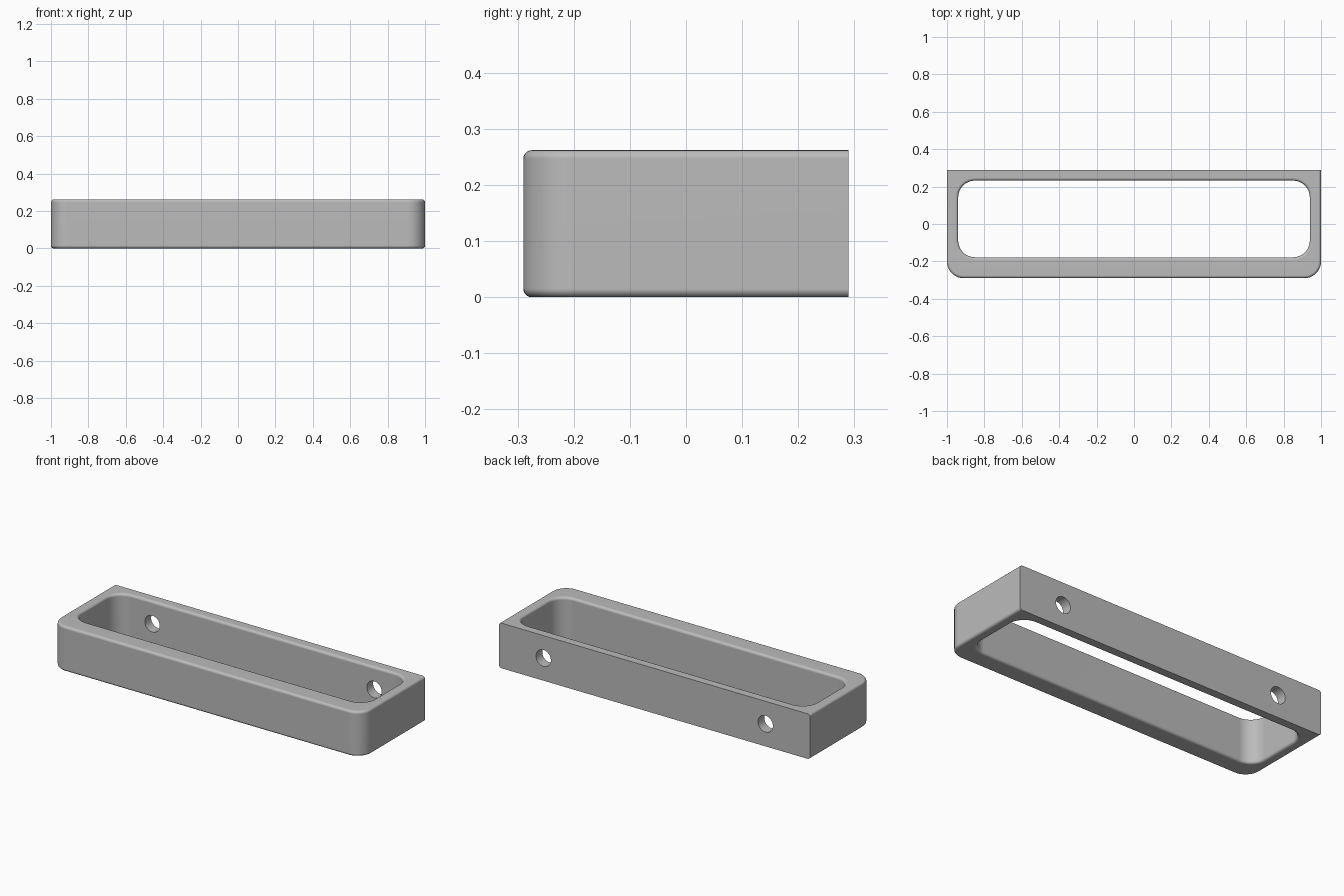
import bpy
import bmesh
from math import cos, sin, pi

W, D, H = 1.0, 0.29, 0.262      # half width, half depth, height
FILLET, STEPS = 0.015, 5
CORNER, ARC = 0.09, 10
HOLE_X, HOLE_R = 0.714, 0.048

if "Cube" in bpy.data.objects:
    bpy.data.objects.remove(bpy.data.objects["Cube"])

grey = bpy.data.materials.new("plain grey")
grey.use_nodes = True
grey.diffuse_color = (0.5, 0.5, 0.5, 1)
grey.node_tree.nodes["Principled BSDF"].inputs["Base Color"].default_value = (0.5, 0.5, 0.5, 1)


def rounded_loop(half_x, y0, y1, r_front, r_back):
    """Counter-clockwise rounded rectangle; a zero radius gives a square corner."""
    points = []
    corners = ((1, y1, r_back), (-1, y1, r_back), (-1, y0, r_front), (1, y0, r_front))
    for quarter, (side, y, r) in enumerate(corners):
        cx = side * (half_x - r)
        cy = y - r if y == y1 else y + r
        for i in range(ARC + 1):
            a = (quarter + i / ARC) * pi / 2
            points.append((cx + r * cos(a), cy + r * sin(a)))
    return points


def outer(inset):
    return rounded_loop(W - inset, -D + inset, D, CORNER - inset, 0)


def inner(inset):
    r = CORNER + inset
    return rounded_loop(0.94 + inset, -0.178 - inset, 0.232 + inset, r, r)


# Fillet profile from the bottom rim to the top rim: (inset, height)
angles = [i / STEPS * pi / 2 for i in range(STEPS + 1)]
lower = [(FILLET * (1 - sin(a)), FILLET * (1 - cos(a))) for a in angles]
profile = lower + [(inset, H - z) for inset, z in reversed(lower)]

# Frame: up the outside, across the top, down the inside, across the bottom
bm = bmesh.new()
rings = [[bm.verts.new((x, y, z)) for x, y in outer(i)] for i, z in profile]
rings += [[bm.verts.new((x, y, z)) for x, y in inner(i)] for i, z in reversed(profile)]
for k, ring in enumerate(rings):
    above = rings[(k + 1) % len(rings)]
    for j in range(len(ring)):
        n = (j + 1) % len(ring)
        bm.faces.new((ring[j], ring[n], above[n], above[j]))
bmesh.ops.remove_doubles(bm, verts=bm.verts, dist=1e-5)
bmesh.ops.recalc_face_normals(bm, faces=bm.faces)
mesh = bpy.data.meshes.new("pull_handle_frame")
bm.to_mesh(mesh)
bm.free()
mesh.materials.append(grey)
frame = bpy.data.objects.new("pull_handle_frame", mesh)
bpy.context.collection.objects.link(frame)

# Two screw holes through the back wall
for side in (-1, 1):
    bpy.ops.mesh.primitive_cylinder_add(vertices=40, radius=HOLE_R, depth=0.2,
                                        location=(side * HOLE_X, D, H / 2),
                                        rotation=(pi / 2, 0, 0))
    cutter = bpy.context.object
    cutter.name = "screw_hole_cutter"
    cutter.hide_render = True
    cutter.data.materials.append(grey)
    bpy.context.view_layer.objects.active = frame
    cut = frame.modifiers.new("screw_hole", 'BOOLEAN')
    cut.operation = 'DIFFERENCE'
    cut.solver = 'EXACT'
    cut.object = cutter
    bpy.ops.object.modifier_apply(modifier=cut.name)
    bpy.data.objects.remove(cutter)

# Smooth fillets, crisp back and hole edges
bpy.ops.object.select_all(action='DESELECT')
frame.select_set(True)
bpy.context.view_layer.objects.active = frame
bpy.ops.object.shade_smooth_by_angle(angle=pi / 6)
weighted = frame.modifiers.new("flat_face_normals", 'WEIGHTED_NORMAL')
weighted.keep_sharp = True
